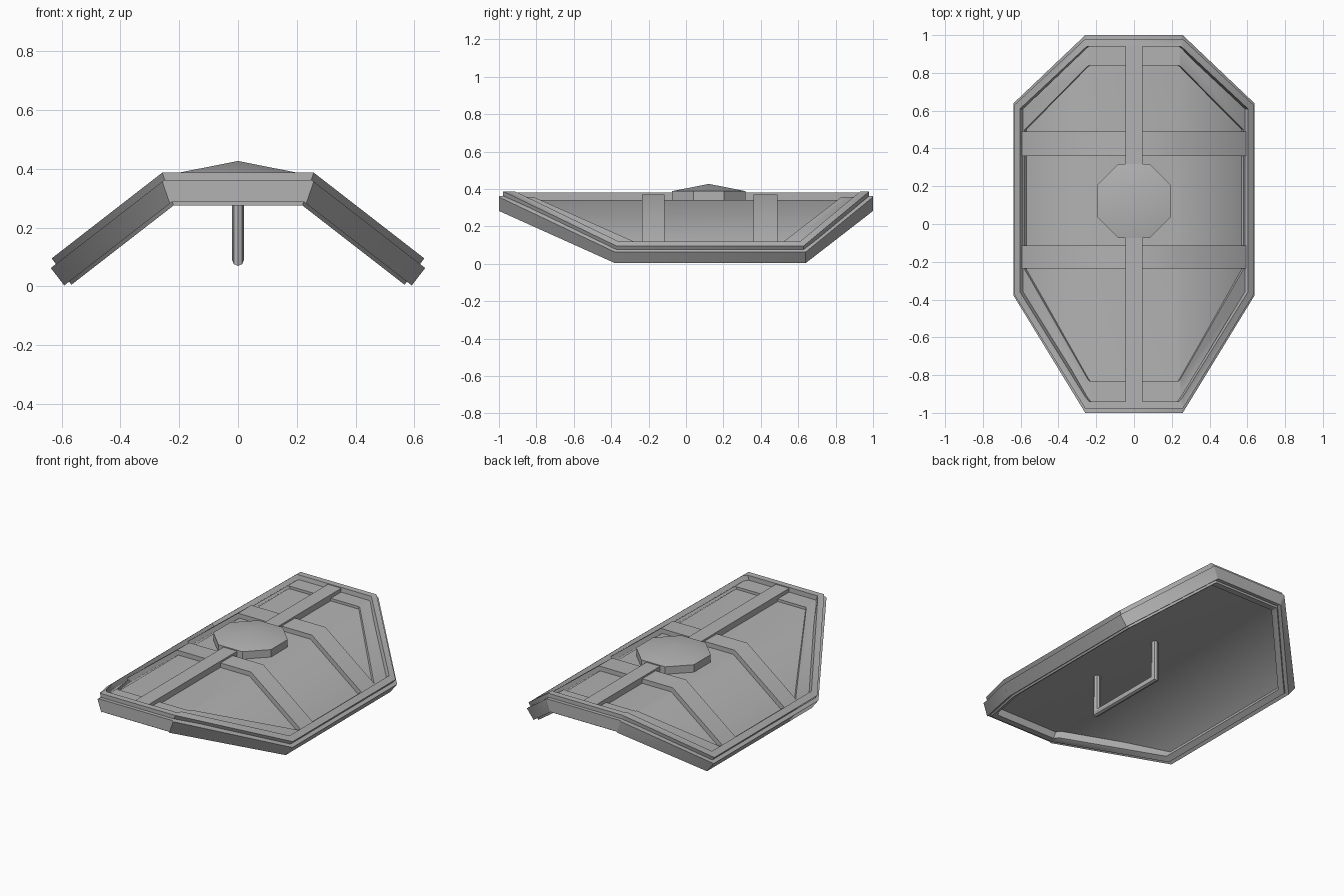
import bpy, bmesh
from math import radians, sin, cos, tan, pi
from mathutils import Vector

cube = bpy.data.objects.get("Cube")
if cube:
    bpy.data.objects.remove(cube)

grey = bpy.data.materials.new("plain_grey")
grey.use_nodes = True
grey.diffuse_color = (0.45, 0.45, 0.45, 1)
grey.node_tree.nodes["Principled BSDF"].inputs["Base Color"].default_value = grey.diffuse_color

# Folded shield: flat middle, wings sloping down on both sides
BEND, FOLD, SURFACE, HALF = 0.25, radians(37.8), 0.363, 0.74


def fold(u, y, h):
    """Lay the flat point (u, y) at height h onto the folded shield."""
    side, a, d = (-1 if u < 0 else 1), abs(u), h - SURFACE
    mitre = d * tan(FOLD / 2)
    if a <= BEND + 1e-5:
        return Vector((u * (BEND + mitre) / BEND, y, h))
    s = a - BEND
    shift = mitre * (1 - s / (HALF - BEND))
    x = BEND + (s + shift) * cos(FOLD) + d * sin(FOLD) - mitre * cos(FOLD) * (1 - s / (HALF - BEND))
    z = SURFACE - s * sin(FOLD) + d * cos(FOLD)
    # start of the wing sits exactly on the mitred bend line
    t = 1 - s / (HALF - BEND)
    x += (BEND + mitre - BEND - d * sin(FOLD)) * t
    z += (d - d * cos(FOLD)) * t
    return Vector((side * x, y, z))


def finish(bm, name):
    bmesh.ops.recalc_face_normals(bm, faces=bm.faces)
    mesh = bpy.data.meshes.new(name)
    bm.to_mesh(mesh)
    bm.free()
    mesh.materials.append(grey)
    obj = bpy.data.objects.new(name, mesh)
    bpy.context.collection.objects.link(obj)
    bpy.ops.object.select_all(action='DESELECT')
    obj.select_set(True)
    bpy.context.view_layer.objects.active = obj
    bpy.ops.object.shade_smooth_by_angle(angle=radians(40))
    return obj


def mirror_loop(half):
    return half + [(-u, y) for u, y in reversed(half)]


def inset(loop, d):
    """Move every side of a clockwise outline inwards by d."""
    pts = [Vector(p) for p in loop]
    out = []
    for i, p in enumerate(pts):
        a = (p - pts[i - 1]).normalized()
        b = (pts[(i + 1) % len(pts)] - p).normalized()
        na, nb = Vector((a.y, -a.x)), Vector((b.y, -b.x))
        out.append(tuple(p + (na + nb) * d / (1 + na.dot(nb))))
    return out


def slab(name, low, high, outer, inner=None):
    """Folded plate, or a ring when an inner outline is given."""
    bm = bmesh.new()
    ov = [bm.verts.new((u, y, low)) for u, y in outer]
    if inner:
        iv = [bm.verts.new((u, y, low)) for u, y in inner]
        n = len(ov)
        for i in range(n):
            j = (i + 1) % n
            bm.faces.new((ov[i], ov[j], iv[j], iv[i]))
    else:
        bm.faces.new(ov)
    ext = bmesh.ops.extrude_face_region(bm, geom=bm.faces[:], use_keep_orig=True)
    for v in ext["geom"]:
        if isinstance(v, bmesh.types.BMVert):
            v.co.z = high
    for bend in (-BEND, BEND):
        bmesh.ops.bisect_plane(bm, geom=bm.verts[:] + bm.edges[:] + bm.faces[:], dist=1e-5,
                               plane_co=(bend, 0, 0), plane_no=(1, 0, 0))
    for v in bm.verts:
        v.co = fold(*v.co)
    return finish(bm, name)


def rect(u, y0, y1):
    return [(-u, y1), (u, y1), (u, y0), (-u, y0)]


outline = mirror_loop([(0.26, 1), (HALF, 0.64), (HALF, -0.38), (0.26, -1)])
inner_edge = inset(outline, 0.06)
border_edge = mirror_loop([(0.24, 0.84), (0.67, 0.5), (0.67, -0.24), (0.24, -0.83)])

# Body and rim
slab("shield_panel", 0.322, 0.342, inset(outline, 0.04))
slab("outer_rim", 0.288, SURFACE, outline, inset(outline, 0.04))
slab("inner_rim", 0.275, 0.387, inset(outline, 0.022), inner_edge)

# Raised reinforcements on the face
slab("border_band", 0.335, 0.358, inner_edge, border_edge)
slab("upper_cross_band", 0.335, 0.370, rect(0.68, 0.36, 0.49))
slab("lower_cross_band", 0.335, 0.370, rect(0.68, -0.235, -0.115))
slab("centre_spine", 0.335, 0.382, rect(0.045, -0.945, 0.945))

# Octagonal boss with a shallow point
bm = bmesh.new()
rings = []
for z in (0.34, 0.388):
    rings.append([bm.verts.new((0.213 * cos(pi * (i + 0.5) / 4), 0.122 + 0.213 * sin(pi * (i + 0.5) / 4), z))
                  for i in range(8)])
apex = bm.verts.new((0, 0.122, 0.427))
bm.faces.new(rings[0])
for i in range(8):
    j = (i + 1) % 8
    bm.faces.new((rings[0][i], rings[0][j], rings[1][j], rings[1][i]))
    bm.faces.new((rings[1][i], rings[1][j], apex))
finish(bm, "boss")

# Grip behind the shield: two posts and a bar with mitred corners
bm = bmesh.new()
R, BACK, FRONT, BAR, TOP = 0.02, 0.18, -0.32, 0.09, 0.33
rings = []
for y, z, flip, corner in ((FRONT, TOP, 1, 0), (FRONT, BAR, 1, 1), (BACK, BAR, -1, 1), (BACK, TOP, -1, 0)):
    ring = []
    for i in range(8):
        w = R * sin(pi * i / 4)
        ring.append(bm.verts.new((R * cos(pi * i / 4), y + flip * w, z + corner * w)))
    rings.append(ring)
for a, b in zip(rings, rings[1:]):
    for i in range(8):
        j = (i + 1) % 8
        bm.faces.new((a[i], a[j], b[j], b[i]))
bm.faces.new(rings[0])
bm.faces.new(rings[-1])
finish(bm, "grip")
